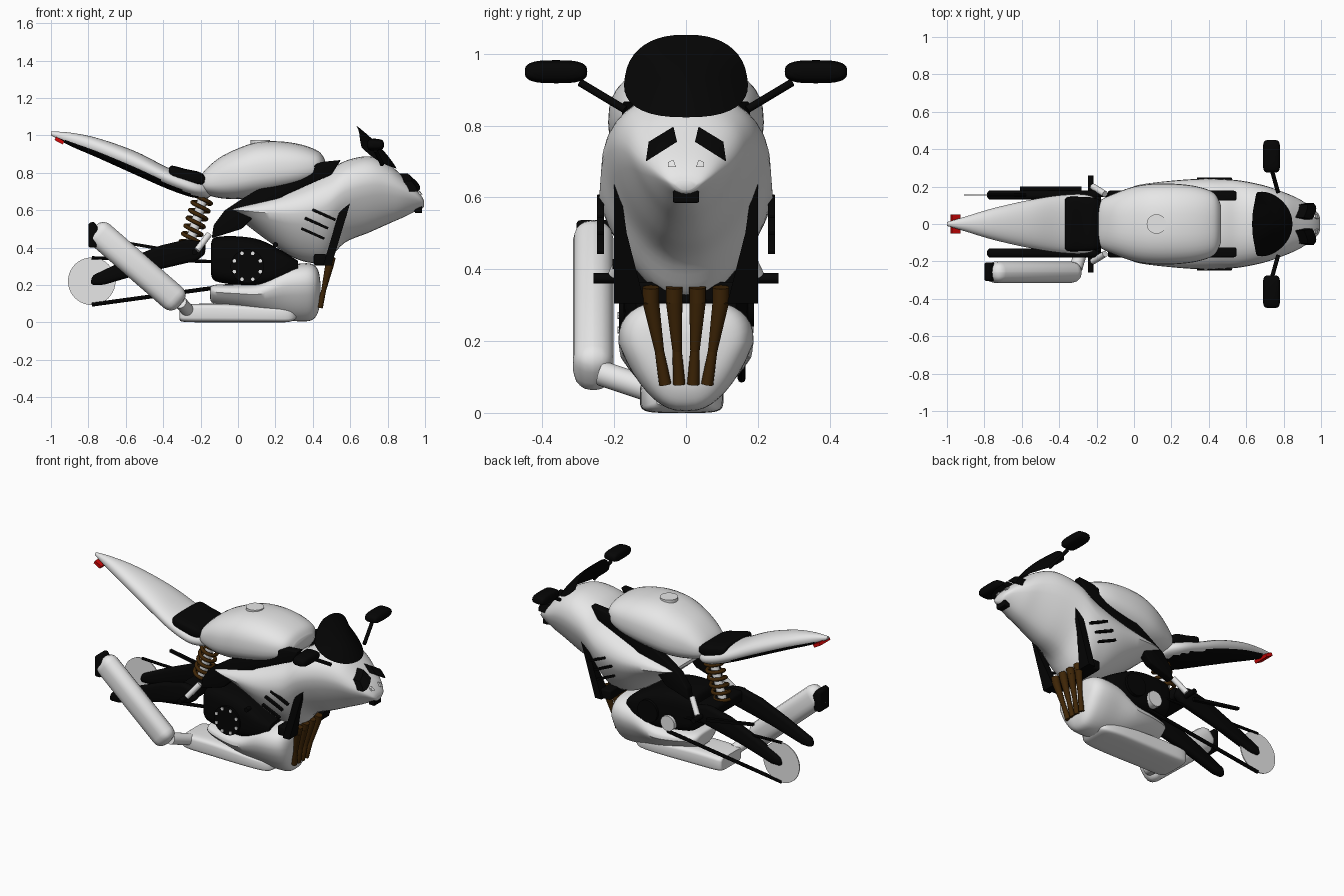
import bpy, bmesh, math
from mathutils import Vector, Matrix
from mathutils.bvhtree import BVHTree

old = bpy.data.objects.get("Cube")
if old:
    bpy.data.objects.remove(old)


def material(name, rgb):
    m = bpy.data.materials.new(name)
    m.use_nodes = True
    m.diffuse_color = (*rgb, 1)
    m.node_tree.nodes["Principled BSDF"].inputs["Base Color"].default_value = (*rgb, 1)
    return m


WHITE = material("white paint", (0.8, 0.8, 0.8))
BLACK = material("black", (0.0015, 0.0015, 0.0015))
BRONZE = material("bronze", (0.05, 0.019, 0.002))
RED = material("red lens", (0.65, 0.002, 0.002))


def finish(name, bm, *mats):
    bmesh.ops.recalc_face_normals(bm, faces=bm.faces)
    mesh = bpy.data.meshes.new(name)
    bm.to_mesh(mesh)
    bm.free()
    for m in mats:
        mesh.materials.append(m)
    ob = bpy.data.objects.new(name, mesh)
    bpy.context.collection.objects.link(ob)
    bpy.ops.object.select_all(action='DESELECT')
    ob.select_set(True)
    bpy.context.view_layer.objects.active = ob
    bpy.ops.object.shade_smooth_by_angle(angle=math.radians(40))
    return ob


def extrude(bm, faces, vec):
    new = bmesh.ops.extrude_face_region(bm, geom=faces)["geom"]
    bmesh.ops.translate(bm, vec=vec, verts=[v for v in new if isinstance(v, bmesh.types.BMVert)])


def smooth_rows(rows, steps=5):
    # Catmull-Rom interpolation between section rows
    out = []
    for i in range(len(rows) - 1):
        p0, p1, p2, p3 = rows[max(i - 1, 0)], rows[i], rows[i + 1], rows[min(i + 2, len(rows) - 1)]
        for k in range(steps):
            t = k / steps
            out.append([b + t / 2 * ((c - a) + t * ((2*a - 5*b + 4*c - d) + t * (3*(b - c) + d - a)))
                        for a, b, c, d in zip(p0, p1, p2, p3)])
    return out + [rows[-1]]


def loft(name, rows, mats, power=2.0, mid=0.5, pinch=0.0, y=0.0, rule=None, n=36):
    # rows: x, top, bottom, half width; pinch narrows the lower half
    bm = bmesh.new()
    rings = []
    for x, top, bot, w in smooth_rows(rows):
        zc = bot + (top - bot) * mid
        ring = []
        for i in range(n):
            c, s = math.cos(math.tau*i/n), math.sin(math.tau*i/n)
            u = math.copysign(abs(c) ** (2/power), c)
            v = math.copysign(abs(s) ** (2/power), s)
            u *= 1 - pinch * max(0, -v)
            ring.append(bm.verts.new((x, y + w*u, zc + v * (top - zc if v > 0 else zc - bot))))
        rings.append(ring)
    for a, b in zip(rings, rings[1:]):
        for i in range(n):
            bm.faces.new((a[i], a[(i+1) % n], b[(i+1) % n], b[i]))
    bm.faces.new(rings[0])
    bm.faces.new(rings[-1])
    bmesh.ops.recalc_face_normals(bm, faces=bm.faces)
    if rule:
        for f in bm.faces:
            f.material_index = rule(f.calc_center_median(), f.normal)
    return finish(name, bm, *mats)


def prism(name, pts, y0, y1, mat, bevel=0.01):
    # side profile in x, z extruded across y
    bm = bmesh.new()
    extrude(bm, [bm.faces.new([bm.verts.new((x, y0, z)) for x, z in pts])], (0, y1 - y0, 0))
    if bevel:
        bmesh.ops.bevel(bm, geom=bm.edges[:], offset=bevel, segments=3, affect='EDGES', profile=0.5)
    return finish(name, bm, mat)


def rod(name, a, b, r1, mat, r2=None, n=20):
    a, b = Vector(a), Vector(b)
    rot = (b - a).to_track_quat('Z', 'Y').to_matrix().to_4x4()
    bm = bmesh.new()
    bmesh.ops.create_cone(bm, cap_ends=True, segments=n, radius1=r1, radius2=r1 if r2 is None else r2,
                          depth=(b - a).length, matrix=Matrix.Translation((a + b) / 2) @ rot)
    return finish(name, bm, mat)


def box(name, centre, size, mat, angle=0.0, bevel=0.0):
    bm = bmesh.new()
    bmesh.ops.create_cube(bm, size=1, matrix=Matrix.Translation(centre) @ Matrix.Rotation(angle, 4, 'Y')
                          @ Matrix.Diagonal((*size, 1)))
    if bevel:
        bmesh.ops.bevel(bm, geom=bm.edges[:], offset=bevel, segments=4, affect='EDGES', profile=0.5)
    return finish(name, bm, mat)


# Bodywork
loft("tail", [(-1, 1.02, 1.0, .01), (-.9, 1.015, .945, .04), (-.75, .985, .88, .085), (-.55, .915, .79, .13),
              (-.38, .83, .715, .155), (-.25, .78, .67, .155), (-.17, .75, .665, .11), (-.14, .72, .68, .03)],
     (WHITE, BLACK), power=2.2,
     rule=lambda c, nrm: int(nrm.z < -.4 - 1.5*max(0, c.x + .6) and c.x > -.95))
box("tail_light", (-.955, 0, .972), (.05, .1, .02), RED, .5)
loft("seat", [(-.37, .825, .79, .13), (-.35, .838, .76, .145), (-.28, .82, .74, .145),
              (-.21, .805, .73, .14), (-.17, .78, .74, .12)], (BLACK,), power=4)
loft("fuel_tank", [(-.205, .76, .73, .07), (-.18, .81, .69, .125), (-.1, .88, .665, .165), (0, .93, .66, .2),
                   (.1, .962, .67, .215), (.22, .968, .69, .215), (.34, .95, .72, .2), (.43, .915, .76, .165),
                   (.465, .87, .81, .1)], (WHITE,), power=2.5, mid=.45)
rod("filler_cap", (.12, 0, .94), (.12, 0, .975), .052, WHITE, n=32)
fairing = loft("fairing", [(-.03, .61, .59, .19), (.03, .635, .535, .21), (.14, .67, .45, .225), (.28, .715, .355, .238),
                           (.38, .755, .32, .242), (.47, .80, .325, .24), (.57, .862, .425, .232), (.7, .888, .48, .205),
                           (.8, .85, .525, .17), (.88, .782, .56, .135), (.95, .715, .595, .09), (.985, .67, .61, .055),
                           (.995, .645, .62, .03)], (WHITE,), power=2.4, mid=.62, pinch=.38)
loft("belly_pan", [(-.15, .175, .14, .06), (-.13, .2, .1, .12), (0, .205, .07, .165), (.12, .22, .04, .18),
                   (.24, .295, .015, .187), (.34, .315, .005, .187), (.4, .31, .015, .17), (.43, .275, .06, .13),
                   (.44, .22, .12, .05)], (WHITE,), power=2.7, mid=.62, pinch=.4)

# Windscreen: a rounded dome bent back at the sides
bm = bmesh.new()
rings = []
for k in range(1, 9):
    ring = []
    for i in range(40):
        c, s = math.cos(math.tau*i/40), math.sin(math.tau*i/40)
        u = k/8 * math.copysign(abs(c) ** .82, c)
        v = k/8 * math.copysign(abs(s) ** .82, s)
        bend = .1*u*u * (1 - .8*max(v, 0))
        ring.append(bm.verts.new((.74 - .108*v - bend + .02*(1 - v*v), .17*u*(1 - .12*v), .938 + .115*v)))
    rings.append(ring)
bm.faces.new(rings[0])
for a, b in zip(rings, rings[1:]):
    for i in range(40):
        bm.faces.new((a[i], a[(i+1) % 40], b[(i+1) % 40], b[i]))
bmesh.ops.solidify(bm, geom=bm.faces[:], thickness=.012)
finish("windscreen", bm, BLACK)

# Face details draped over the nose
tree = BVHTree.FromPolygons([v.co for v in fairing.data.vertices], [p.vertices for p in fairing.data.polygons])


def nose_plate(name, corners, mat, lift, steps=6):
    a, b, c, d = (Vector((2, y, z)) for y, z in corners)
    bm = bmesh.new()
    grid = []
    for i in range(steps + 1):
        start, end = a.lerp(b, i/steps), d.lerp(c, i/steps)
        row = []
        for j in range(steps + 1):
            p = start.lerp(end, j/steps)
            p.x = tree.ray_cast(p, Vector((-1, 0, 0)))[0].x + lift
            row.append(bm.verts.new(p))
        grid.append(row)
    faces = [bm.faces.new((grid[i][j], grid[i+1][j], grid[i+1][j+1], grid[i][j+1]))
             for i in range(steps) for j in range(steps)]
    extrude(bm, faces, (-lift - .01, 0, 0))
    finish(name, bm, mat)


for s, side in ((1, "left"), (-1, "right")):
    nose_plate(side + "_headlight", [(s*.112, .7), (s*.104, .755), (s*.035, .797), (s*.025, .755)], BLACK, .045)
    nose_plate(side + "_nostril", [(s*.028, .685), (s*.035, .705), (s*.05, .698), (s*.05, .685)], WHITE, .012, 2)
box("nose_intake", (.965, 0, .602), (.04, .072, .034), BLACK, bevel=.005)

# Parts that repeat on both sides
for s, side in ((1, "left"), (-1, "right")):
    loft(side + "_mirror", [(.69, .96, .94, .06), (.7, .978, .922, .083), (.735, .982, .918, .087),
                            (.77, .975, .925, .083), (.78, .96, .94, .06)], (BLACK,), power=3, y=s*.362)
    rod(side + "_mirror_stem", (.77, s*.17, .845), (.735, s*.295, .92), .011, BLACK)
    for i, (x, z) in enumerate(((.46, .575), (.42, .53), (.4, .475))):
        box(f"{side}_vent_slit_{i + 1}", (x, s*.238, z), (.135, .02, .014), BLACK, .42, .003)
    # Radiator side panel, leaning forward and narrowing upward
    bm = bmesh.new()
    profile = ((.2, .305), (.2, .637), (.185, .637), (.165, .5), (.115, .305))
    extrude(bm, [bm.faces.new([bm.verts.new((.455 + .3*(z - .305), s*y, z)) for y, z in profile])], (.045, 0, 0))
    finish(side + "_radiator_panel", bm, BLACK)
    prism(side + "_frame_beam", [(-.14, .45), (-.13, .52), (-.07, .6), (.02, .66), (.2, .765), (.45, .858),
                                 (.55, .868), (.5, .79), (.25, .68), (.1, .58), (.02, .5)],
          s*.125, s*.178, BLACK, .008)
    prism(side + "_swingarm", [(-.79, .2), (-.78, .25), (-.6, .335), (-.42, .41), (-.27, .445), (-.19, .43),
                               (-.17, .37), (-.22, .33), (-.5, .265), (-.72, .2)], s*.13, s*.18, BLACK, .02)
    rod(side + "_footpeg", (-.232, s*.16, .375), (-.232, s*.258, .375), .015, BLACK)
    rod(side + "_peg_bracket", (-.22, s*.2, .385), (-.155, s*.16, .47), .017, WHITE)

# Engine and rear suspension
loft("engine", [(-.145, .42, .26, .14), (-.12, .455, .22, .16), (0, .46, .2, .172), (.12, .44, .19, .175),
                (.24, .38, .22, .17), (.32, .33, .25, .14)], (BLACK,), power=4)
box("radiator", (.44, 0, .335), (.07, .37, .06), BLACK, bevel=.01)
rod("clutch_cover", (.05, -.15, .3), (.05, -.186, .3), .09, BLACK, n=32)
for i in range(8):
    a = math.tau * (i + .5) / 8
    x, z = .05 + .075*math.cos(a), .3 + .075*math.sin(a)
    rod(f"cover_bolt_{i + 1}", (x, -.18, z), (x, -.191, z), .01, WHITE, n=8)
rod("generator_cover", (.14, .14, .31), (.14, .19, .31), .07, BLACK, n=32)
rod("sprocket_cover", (0, .14, .27), (0, .188, .27), .048, WHITE, n=32)
rod("side_bolt", (.2, -.17, .415), (.2, -.205, .415), .014, BLACK)
box("swingarm_bridge", (-.24, 0, .4), (.13, .3, .07), BLACK, bevel=.02)
rod("shock_body", (-.265, 0, .4), (-.17, 0, .72), .026, WHITE)
cu = bpy.data.curves.new("shock_spring", 'CURVE')
cu.dimensions = '3D'
cu.bevel_depth, cu.bevel_resolution = .011, 2
cu.materials.append(BRONZE)
sp = cu.splines.new('POLY')
sp.points.add(120)
axis = Vector((.075, 0, .25))
side_dir = axis.cross(Vector((0, 1, 0))).normalized()
for i, p in enumerate(sp.points):
    a = math.tau * 6 * i / 120
    co = Vector((-.26, 0, .42)) + axis * i/120 + .049*(side_dir*math.cos(a) + Vector((0, math.sin(a), 0)))
    p.co = (*co, 1)
bpy.context.collection.objects.link(bpy.data.objects.new("shock_spring", cu))

# Chain drive
rod("rear_sprocket", (-.782, .152, .22), (-.782, .158, .22), .127, WHITE, n=40)
rod("chain_top", (-.782, .155, .345), (.02, .155, .32), .009, BLACK, n=8)
rod("chain_bottom", (-.782, .155, .095), (.02, .155, .205), .011, BLACK, n=8)
prism("chain_guard", [(-.61, .42), (-.61, .435), (-.28, .38), (-.28, .36)], .18, .2, BLACK, 0)

# Exhaust
for i in range(4):
    top = Vector((.49, -.098 + .065*i, .31))
    low = Vector((.437, -.058 + .039*i, .08))
    waist = top.lerp(low, .6)
    rod(f"header_flange_{i + 1}", top + Vector((.01, 0, .04)), top, .023, BRONZE)
    rod(f"header_pipe_{i + 1}", top, waist, .023, BRONZE, .013)
    rod(f"header_end_{i + 1}", waist, low, .013, BRONZE, .017)
loft("collector_box", [(-.31, .075, .02, .08), (-.29, .095, .003, .11), (-.1, .1, 0, .115), (.15, .085, 0, .115),
                       (.27, .075, .002, .1), (.31, .06, .02, .07)], (WHITE,), power=5, y=-.012)
rod("link_pipe", (-.27, -.1, .065), (-.31, -.235, .11), .035, WHITE)
box("muffler", (-.54, -.258, .3), (.62, .113, .148), WHITE, math.radians(41), .054)
prism("muffler_tip", [(-.8, .4), (-.8, .53), (-.77, .54), (-.745, .5), (-.755, .4)], -.305, -.205, BLACK, .012)
